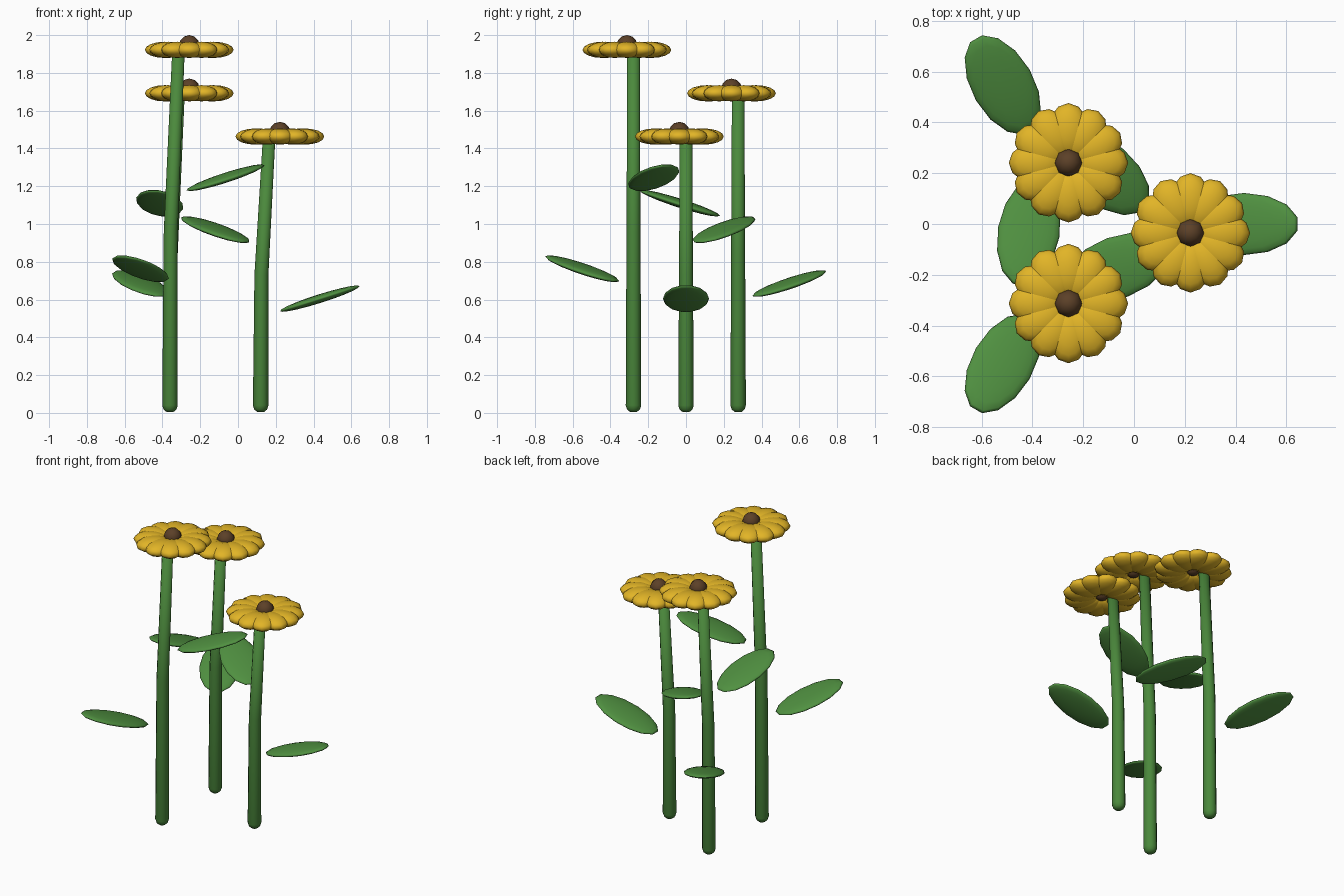
import bpy, bmesh
from math import radians, cos, sin, pi
from mathutils import Matrix, Vector

cube = bpy.data.objects.get("Cube")
if cube:
    bpy.data.objects.remove(cube)


def material(name, rgb):
    m = bpy.data.materials.new(name)
    m.use_nodes = True
    m.diffuse_color = (*rgb, 1)
    bsdf = m.node_tree.nodes["Principled BSDF"]
    bsdf.inputs["Base Color"].default_value = (*rgb, 1)
    bsdf.inputs["Roughness"].default_value = 0.8
    return m


STEM = material("stem green", (0.07, 0.25, 0.045))
LEAF = material("leaf green", (0.08, 0.28, 0.052))
PETAL = material("petal yellow", (0.76, 0.46, 0.02))
SEED = material("seed brown", (0.107, 0.052, 0.021))


def finish(name, bm, mat):
    mesh = bpy.data.meshes.new(name)
    bmesh.ops.recalc_face_normals(bm, faces=bm.faces)
    for f in bm.faces:
        f.smooth = True
    bm.to_mesh(mesh)
    bm.free()
    mesh.materials.append(mat)
    ob = bpy.data.objects.new(name, mesh)
    bpy.context.collection.objects.link(ob)
    return ob


def ellipsoid(bm, matrix, size, segments, rings):
    bmesh.ops.create_uvsphere(
        bm, u_segments=segments, v_segments=rings, radius=1,
        matrix=matrix @ Matrix.Diagonal((*size, 1)))


def turn(angle, axis):
    return Matrix.Rotation(radians(angle), 4, axis)


def make_stem(name, base, height, sides=12):
    # rounded foot, straight lower half, gently leaning upper half
    bend = height * 0.5
    path = [(0.005, 0, 0.018), (0.018, 0, 0.034), (0.04, 0, 0.041),
            (bend, 0.004, 0.037), (height, 0.045, 0.033)]
    bm = bmesh.new()
    rings = []
    for z, lean, r in path:
        rings.append([bm.verts.new((base.x + lean + r * cos(2 * pi * i / sides),
                                    base.y + r * sin(2 * pi * i / sides), z))
                      for i in range(sides)])
    for low, high in zip(rings, rings[1:]):
        for i in range(sides):
            j = (i + 1) % sides
            bm.faces.new((low[i], low[j], high[j], high[i]))
    bm.faces.new(rings[0][::-1])
    bm.faces.new(rings[-1])
    finish(name, bm, STEM)


def make_leaf(name, base, angle, z):
    # flat ellipsoid pointing away from the stem, tip raised
    bm = bmesh.new()
    place = (Matrix.Translation((base.x, base.y, z)) @ turn(angle, 'Z')
             @ Matrix.Translation((0.313, 0, 0)) @ turn(-17.5, 'Y'))
    ellipsoid(bm, place, (0.226, 0.122, 0.023), 14, 10)
    finish(name, bm, LEAF)


def make_flower(label, centre, petals=12):
    bm = bmesh.new()
    for i in range(petals):
        place = (Matrix.Translation(centre) @ turn(360 * i / petals, 'Z')
                 @ Matrix.Translation((0.129, 0, 0)))
        ellipsoid(bm, place, (0.106, 0.08, 0.043), 12, 8)
    finish(label + "_petals", bm, PETAL)
    bm = bmesh.new()
    place = Matrix.Translation(centre + Vector((0, 0, 0.023)))
    ellipsoid(bm, place, (0.055, 0.055, 0.055), 8, 6)
    finish(label + "_seed_head", bm, SEED)


# label, stem base, flower height, lower leaf direction, leaf heights
plants = [
    ("left", (0.12, 0), 1.463, 0, 0.605, 0.97),
    ("front", (-0.36, -0.278), 1.922, 240, 0.763, 1.245),
    ("back", (-0.36, 0.276), 1.692, 120, 0.685, 1.11),
]
for label, (x, y), top, angle, low, high in plants:
    base = Vector((x, y, 0))
    make_stem(label + "_stem", base, top)
    make_leaf(label + "_lower_leaf", base, angle, low)
    make_leaf(label + "_upper_leaf", base, angle + 140, high)
    make_flower(label + "_flower", base + Vector((0.102, -0.035, top)))
